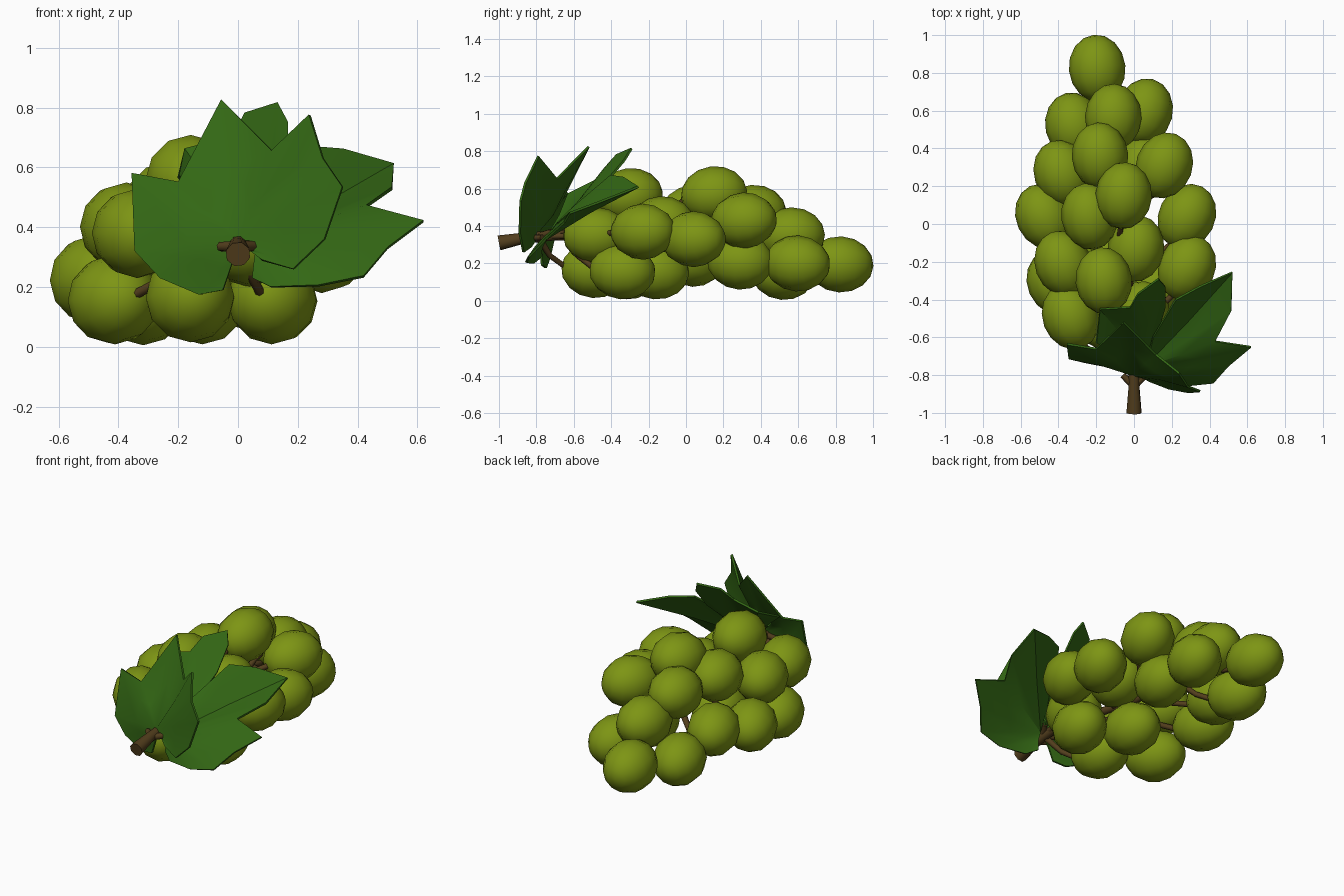
import bpy, bmesh, math
from mathutils import Vector

if "Cube" in bpy.data.objects:
    bpy.data.objects.remove(bpy.data.objects["Cube"])


def material(name, rgb):
    m = bpy.data.materials.new(name)
    m.diffuse_color = (*rgb, 1)
    m.use_nodes = True
    m.node_tree.nodes["Principled BSDF"].inputs["Base Color"].default_value = m.diffuse_color
    return m


GRAPE = material("grape green", (0.205, 0.30, 0.007))
LEAF = material("leaf green", (0.033, 0.135, 0.007))
WOOD = material("stem brown", (0.085, 0.048, 0.012))


def add_mesh(name, bm, mat):
    me = bpy.data.meshes.new(name)
    bm.to_mesh(me)
    bm.free()
    me.materials.append(mat)
    ob = bpy.data.objects.new(name, me)
    bpy.context.collection.objects.link(ob)
    for p in me.polygons:
        p.use_smooth = True
    return ob


def tube(name, pts, radii, sides=8):
    """Tapered tube swept through points, with closed ends."""
    bm = bmesh.new()
    pts = [Vector(p) for p in pts]
    rings = []
    for i, p in enumerate(pts):
        d = (pts[min(i + 1, len(pts) - 1)] - pts[max(i - 1, 0)]).normalized()
        u = d.cross(Vector((0.3, 0, 1))).normalized()
        v = u.cross(d)
        rings.append([bm.verts.new(p + radii[i] * (u * math.cos(a) + v * math.sin(a)))
                      for a in (2 * math.pi * k / sides for k in range(sides))])
    for r0, r1 in zip(rings, rings[1:]):
        for k in range(sides):
            n = (k + 1) % sides
            bm.faces.new((r0[k], r0[n], r1[n], r1[k]))
    bm.faces.new(rings[0])
    bm.faces.new(rings[-1])
    bmesh.ops.recalc_face_normals(bm, faces=bm.faces)
    ob = add_mesh(name, bm, WOOD)
    ob.data.polygons[-1].use_smooth = ob.data.polygons[-2].use_smooth = False
    return ob


# main stem running through the bunch
STEM = [(0, -1, 0.31), (0, -0.87, 0.335), (0, -0.7, 0.35), (-0.06, -0.4, 0.34),
        (-0.11, -0.1, 0.32), (-0.12, 0.3, 0.3), (-0.15, 0.62, 0.24)]
tube("main_stem", STEM, [0.042, 0.031, 0.028, 0.025, 0.022, 0.018, 0.012])


def stem_at(y):
    for a, b in zip(STEM, STEM[1:]):
        if y <= b[1]:
            return Vector(a).lerp(Vector(b), (y - a[1]) / (b[1] - a[1]))
    return Vector(STEM[-1])


# grape centres, from tip to stem
GRAPES = [
    (-.195, .825, .195), (-.11, .565, .35), (.055, .595, .20), (-.32, .52, .155),
    (-.18, .36, .47), (.16, .31, .43), (-.38, .27, .26), (.04, .29, .21),
    (-.055, .15, .57), (-.235, .04, .47), (-.475, .04, .225), (.28, .04, .33),
    (.01, -.13, .41), (.28, -.23, .37), (-.375, -.21, .40), (-.16, -.30, .56),
    (-.415, -.31, .158), (-.335, -.49, .38), (.115, -.34, .158), (-.12, -.16, .158),
    (-.16, -.49, .165), (.04, -.48, .35),
]
for i, c in enumerate(GRAPES):
    c = Vector(c)
    s = stem_at(max(c.y - 0.3, -0.8))
    # long axis leans outwards from the stem
    axis = Vector((1.3 * (c.x - stem_at(c.y).x), 1, 0.5 * (c.z - 0.32)))
    if i == 0:
        axis = Vector((-0.1, 1, -0.05))
    bm = bmesh.new()
    bmesh.ops.create_uvsphere(bm, u_segments=12, v_segments=8, radius=1)
    ob = add_mesh(f"grape_{i + 1}", bm, GRAPE)
    ob.scale = (0.15, 0.15, 0.178)
    ob.rotation_mode = 'QUATERNION'
    ob.rotation_quaternion = axis.to_track_quat('Z', 'Y')
    ob.location = c
    # little stalk bending to the grape
    end = c - axis.normalized() * 0.15
    mid = s.lerp(end, 0.6) - Vector((0, 0.03, 0))
    tube(f"grape_stalk_{i + 1}", [s, mid, end], [0.02, 0.016, 0.016], 6)


def leaf(name, base, outline, bulge):
    """Lobed leaf: fan around the base with a middle ring that is bulged."""
    bm = bmesh.new()
    base = Vector(base)
    rim = [Vector(p) for p in outline]
    normal = Vector((0, 0, 0))
    for p, q in zip(rim, rim[1:]):
        normal += (p - base).cross(q - base)
    off = normal.normalized() * bulge
    b = bm.verts.new(base)
    outer = [bm.verts.new(p) for p in rim]
    inner = [bm.verts.new(base.lerp(p, 0.5) + off) for p in rim]
    for k in range(len(rim) - 1):
        bm.faces.new((b, inner[k], inner[k + 1]))
        bm.faces.new((inner[k], outer[k], outer[k + 1], inner[k + 1]))
    ob = add_mesh(name, bm, LEAF)
    mod = ob.modifiers.new("thickness", 'SOLIDIFY')
    mod.thickness = 0.012
    mod.offset = 0
    bpy.context.view_layer.objects.active = ob
    ob.select_set(True)
    bpy.ops.object.modifier_apply(modifier=mod.name)
    bpy.ops.object.shade_smooth_by_angle(angle=math.radians(40))
    ob.select_set(False)


# large front leaf
leaf("front_leaf", (0, -.80, .36), [
    (-.05, -.77, .19), (-.13, -.75, .175), (-.26, -.73, .23), (-.345, -.71, .32),
    (-.355, -.635, .58), (-.2, -.66, .55), (-.055, -.52, .825), (.115, -.69, .655),
    (.24, -.79, .775), (.285, -.86, .63), (.35, -.885, .535), (.29, -.89, .36),
    (.185, -.87, .26), (.08, -.83, .29)], 0.01)
# large leaf on the right
leaf("right_leaf", (.06, -.75, .33), [
    (.05, -.78, .23), (.11, -.82, .20), (.27, -.855, .205), (.42, -.84, .235),
    (.50, -.75, .33), (.62, -.65, .42), (.43, -.62, .47), (.515, -.46, .53),
    (.52, -.255, .61), (.35, -.33, .66), (.22, -.40, .67), (.10, -.60, .50)], 0.01)
# smaller leaf behind
leaf("back_leaf", (.05, -.73, .36), [
    (.12, -.60, .47), (.165, -.44, .62), (.165, -.33, .75), (.13, -.29, .815),
    (.02, -.37, .78), (-.02, -.44, .70), (-.18, -.45, .66), (-.20, -.63, .57),
    (-.10, -.66, .47)], -0.01)

# leaf stalks
for i, (y, end) in enumerate([(-.86, (-.06, -.80, .335)), (-.86, (.09, -.77, .34)),
                              (-.80, (.05, -.72, .37))]):
    s = stem_at(y)
    e = Vector(end)
    tube(f"leaf_stalk_{i + 1}", [s, s.lerp(e, 0.6), e], [0.02, 0.018, 0.016], 6)
